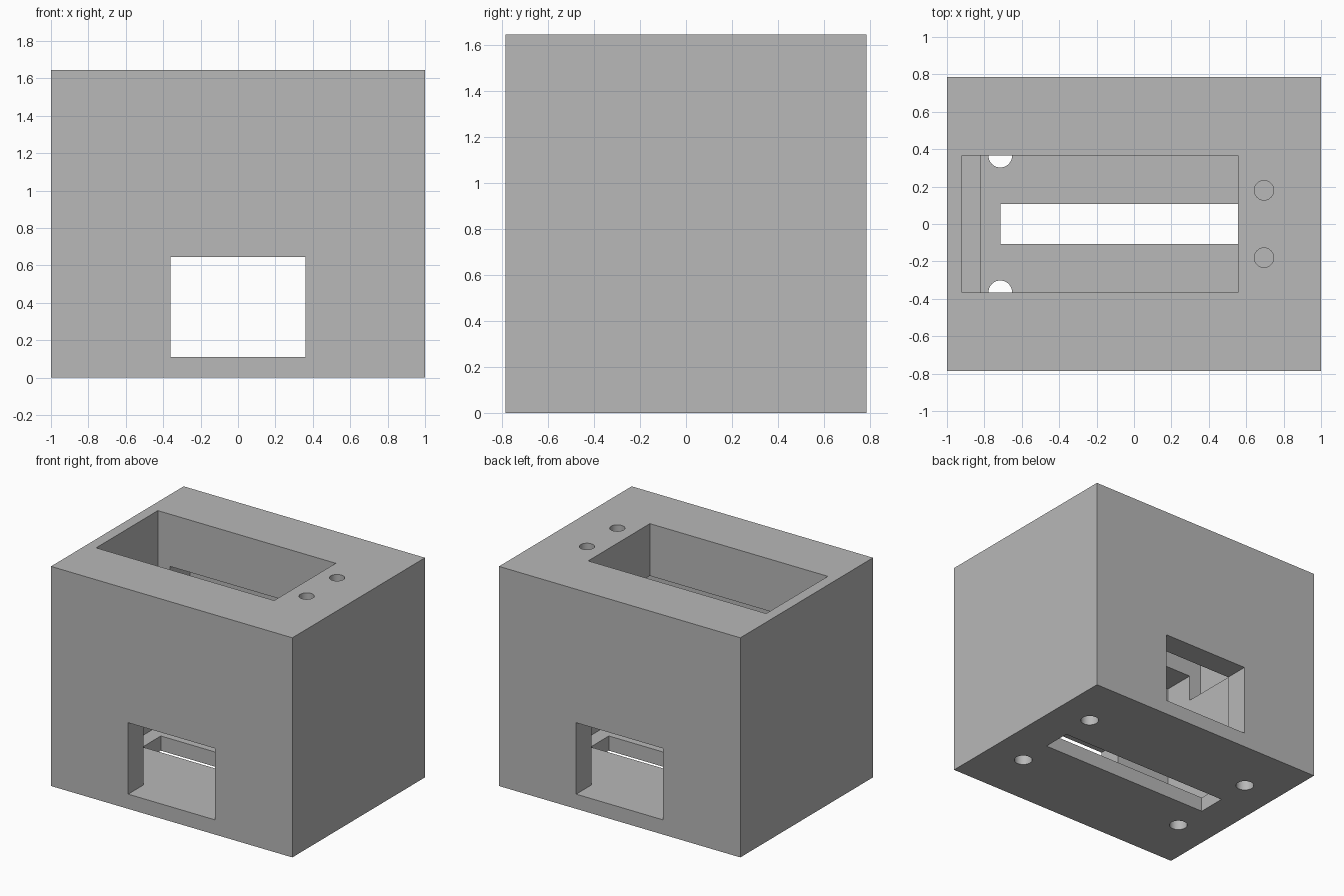
import bpy
import bmesh
from mathutils import Matrix, Vector

default = bpy.data.objects.get("Cube")
if default:
    bpy.data.objects.remove(default, do_unlink=True)

W, D, H = 1.0, 0.785, 1.645      # half width, half depth, full height
FLOOR, CEILING = 0.11, 1.254     # inner chamber levels
OVER = 0.1                       # how far cutters overshoot the shell

grey = bpy.data.materials.new("plain_grey")
grey.use_nodes = True
grey.diffuse_color = (0.48, 0.48, 0.48, 1)
grey.node_tree.nodes["Principled BSDF"].inputs["Base Color"].default_value = (0.48, 0.48, 0.48, 1)


def finish(name, bm):
    mesh = bpy.data.meshes.new(name)
    bm.to_mesh(mesh)
    bm.free()
    mesh.materials.append(grey)
    ob = bpy.data.objects.new(name, mesh)
    bpy.context.collection.objects.link(ob)
    return ob


def box(name, low, high):
    low, high = Vector(low), Vector(high)
    bm = bmesh.new()
    size = Matrix.Diagonal((high - low).to_4d())
    size[3][3] = 1
    bmesh.ops.create_cube(bm, size=1, matrix=Matrix.Translation((low + high) / 2) @ size)
    return finish(name, bm)


def rod(name, x, y, low, high, radius):
    bm = bmesh.new()
    bmesh.ops.create_cone(bm, cap_ends=True, segments=32, radius1=radius, radius2=radius,
                          depth=high - low, matrix=Matrix.Translation((x, y, (low + high) / 2)))
    return finish(name, bm)


# Solid block
housing = box("housing", (-W, -D, 0), (W, D, H))

# Hollow chamber, top pocket with its lower ledge, windows front and back, floor slot
cutters = [
    box("chamber_cut", (-0.82, -0.605, FLOOR), (0.82, 0.605, CEILING)),
    box("pocket_cut", (-0.92, -0.365, 1.057), (0.555, 0.365, H + OVER)),
    box("window_cut", (-0.36, -D - OVER, FLOOR), (0.36, D + OVER, 0.645)),
    box("slot_cut", (-0.715, -0.108, -OVER), (0.715, 0.108, FLOOR + OVER)),
]

# Screw holes in the floor and two small holes in the lid
for sy in (-1, 1):
    for sx in (-1, 1):
        cutters.append(rod("screw_hole_cut", sx * 0.715, sy * 0.365, -OVER, FLOOR + OVER, 0.063))
    cutters.append(rod("lid_hole_cut", 0.695, sy * 0.18, CEILING - OVER, H + OVER, 0.052))

# Carve the block
for cutter in cutters:
    cutter.hide_render = True
    mod = housing.modifiers.new(cutter.name, 'BOOLEAN')
    mod.operation = 'DIFFERENCE'
    mod.solver = 'EXACT'
    mod.object = cutter

bpy.context.view_layer.update()
graph = bpy.context.evaluated_depsgraph_get()
carved = bpy.data.meshes.new_from_object(housing.evaluated_get(graph))
housing.modifiers.clear()
housing.data = carved
for cutter in cutters:
    bpy.data.objects.remove(cutter, do_unlink=True)

# Single material, smooth hole walls with crisp edges
carved.materials.clear()
carved.materials.append(grey)
for poly in carved.polygons:
    poly.material_index = 0
bpy.ops.object.select_all(action='DESELECT')
housing.select_set(True)
bpy.context.view_layer.objects.active = housing
bpy.ops.object.shade_smooth_by_angle(angle=0.5)
